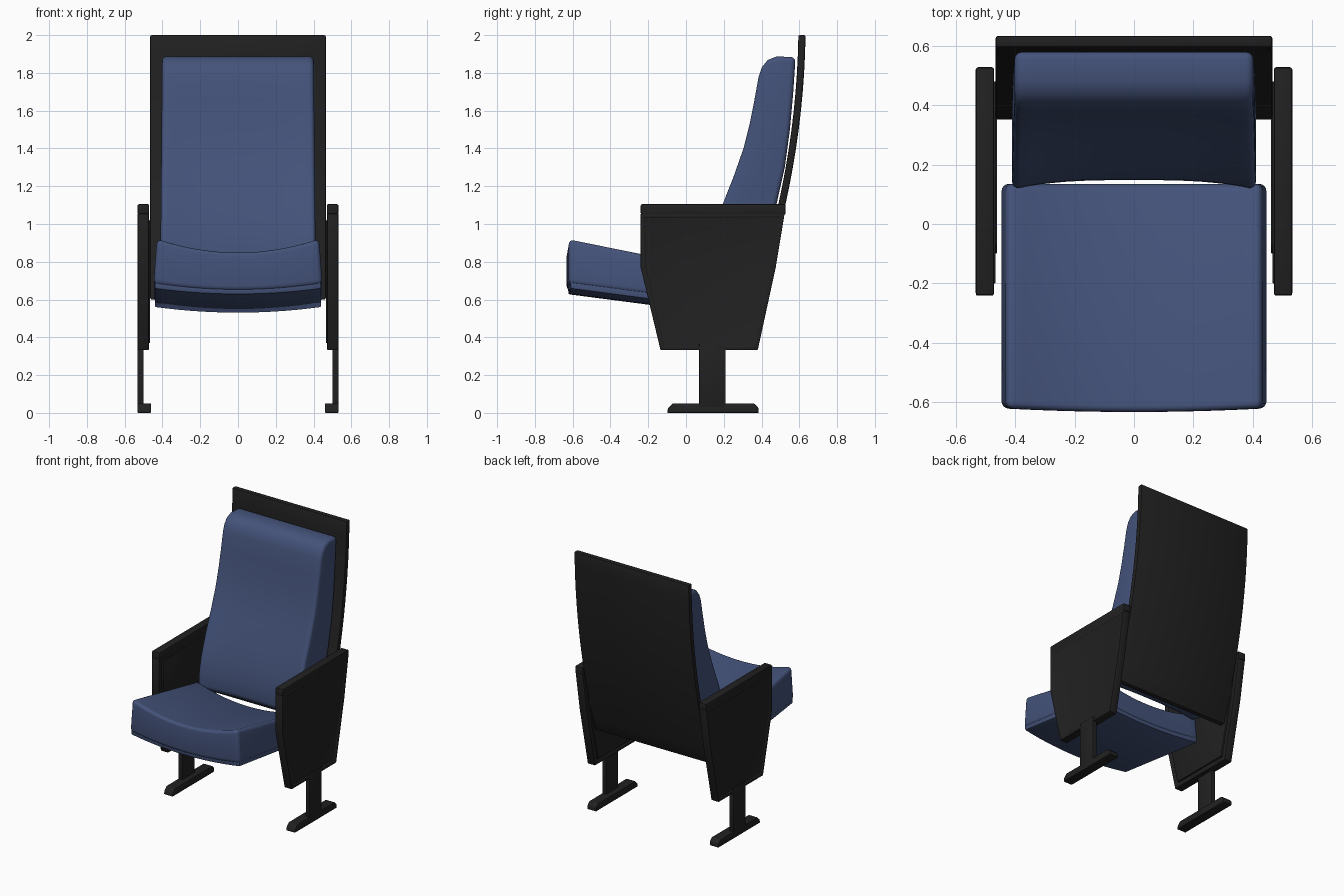
import bpy, bmesh, math

if "Cube" in bpy.data.objects:
    bpy.data.objects.remove(bpy.data.objects["Cube"])


def material(name, rgb):
    m = bpy.data.materials.new(name)
    m.diffuse_color = (*rgb, 1)
    m.use_nodes = True
    m.node_tree.nodes["Principled BSDF"].inputs["Base Color"].default_value = m.diffuse_color
    return m


BLUE = material("blue_fabric", (0.058, 0.086, 0.195))
BLACK = material("black_plastic", (0.015, 0.015, 0.015))


def prism(name, profile, x0, x1, mat, slices=1, bevel=0.0, segments=2, warp=None, inset=None):
    """Sweep a (y, z) profile along x, round its sharp edges, then warp it."""
    bm = bmesh.new()
    rings = []
    for i in range(slices + 1):
        x = x0 + (x1 - x0) * i / slices
        rings.append([bm.verts.new((x, y, z)) for y, z in profile])
    n = len(profile)
    for a, b in zip(rings, rings[1:]):
        for k in range(n):
            bm.faces.new((a[k], a[(k + 1) % n], b[(k + 1) % n], b[k]))
    caps = [bm.faces.new(rings[0]), bm.faces.new(rings[-1])]
    bmesh.ops.recalc_face_normals(bm, faces=bm.faces[:])
    if inset:
        bmesh.ops.inset_individual(bm, faces=caps, thickness=inset[0], depth=0)
        bmesh.ops.inset_individual(bm, faces=caps, thickness=0.004, depth=inset[1])
    if bevel:
        sharp = [e for e in bm.edges if e.calc_face_angle(0) > math.radians(38)]
        bmesh.ops.bevel(bm, geom=sharp, offset=bevel, segments=segments,
                        profile=0.5, affect='EDGES', clamp_overlap=True)
    if warp:
        for v in bm.verts:
            v.co = warp(*v.co)
    bmesh.ops.recalc_face_normals(bm, faces=bm.faces[:])
    me = bpy.data.meshes.new(name)
    bm.to_mesh(me)
    bm.free()
    me.materials.append(mat)
    ob = bpy.data.objects.new(name, me)
    bpy.context.collection.objects.link(ob)
    bpy.ops.object.select_all(action='DESELECT')
    ob.select_set(True)
    bpy.context.view_layer.objects.active = ob
    bpy.ops.object.shade_smooth_by_angle(angle=math.radians(35))
    return ob


# Seat: dished across its width, more at the top than underneath
def seat_warp(x, y, z):
    low = 0.63 - 0.133 * (y + 0.62)
    high = 0.85 - 0.2 * (y + 0.62)
    t = min(max((z - low) / (high - low), 0), 1)
    u = abs(x) / 0.44
    return (x * (1 - 0.04 * t * t), y + 0.012 * u * u * (y < -0.4),
            z + (0.03 + 0.04 * t) * u * u)


prism("seat_cushion", [(-0.632, 0.648), (-0.632, 0.853), (0.135, 0.70), (0.135, 0.548)],
      -0.446, 0.446, BLUE, slices=14, bevel=0.024, segments=4, warp=seat_warp)
prism("seat_base", [(-0.622, 0.628), (-0.625, 0.665), (0.13, 0.57), (0.13, 0.53)],
      -0.44, 0.44, BLUE, slices=14, bevel=0.006, warp=seat_warp)


# Back cushion: front face hollowed towards the bottom
def back_warp(x, y, z):
    t = min(max((1.8 - z) / 0.9, 0), 1)
    front = y < 0.17 + 0.33 * max(z - 0.8, 0.0)
    u = abs(x) / 0.41
    return (x * (1 - 0.02 * (1 - t)), y - (0.032 * t * u ** 3 if front else 0), z)


prism("back_cushion",
      [(0.147, 0.73), (0.15, 0.85), (0.172, 0.96), (0.213, 1.1), (0.268, 1.25), (0.316, 1.4),
       (0.345, 1.53), (0.367, 1.66), (0.385, 1.78), (0.402, 1.83), (0.432, 1.868),
       (0.48, 1.887), (0.58, 1.883), (0.568, 1.7), (0.55, 1.5), (0.523, 1.3),
       (0.478, 1.1), (0.425, 0.93), (0.37, 0.76), (0.345, 0.70), (0.19, 0.70)],
      -0.41, 0.41, BLUE, slices=14, bevel=0.025, segments=4, warp=back_warp)

# Back shell: thin curved board
curve = []
for i in range(15):
    d = 1.4 * (1 - i / 14)
    curve.append((0.595 - 0.0154 * d - 0.115 * d * d, 2 - d))
prism("back_shell", curve + [(y + 0.038, z) for y, z in reversed(curve)],
      -0.465, 0.465, BLACK, bevel=0.008)

# Sides: panel, inner plate, armrest, post and foot, mirrored left to right
panel = [(-0.24, 1.055), (-0.24, 0.77), (-0.135, 0.333), (0.38, 0.333), (0.475, 0.77), (0.522, 1.055)]
plate = [(-0.2, 1.02), (-0.2, 0.78), (-0.105, 0.37), (0.35, 0.37), (0.44, 0.78), (0.48, 1.02)]
armrest = [(-0.24, 1.05), (-0.24, 1.105), (0.527, 1.105), (0.527, 1.05)]
post = [(0.07, 0.03), (0.07, 0.37), (0.21, 0.37), (0.21, 0.03)]
foot = [(-0.1, 0), (-0.095, 0.025), (-0.07, 0.05), (0.36, 0.05), (0.382, 0.03), (0.385, 0)]
for side, s in (("left", -1), ("right", 1)):
    prism(side + "_panel", panel, s * 0.472, s * 0.531, BLACK, bevel=0.004, inset=(0.025, -0.005))
    prism(side + "_inner_plate", plate, s * 0.465, s * 0.49, BLACK, bevel=0.004)
    prism(side + "_armrest", armrest, s * 0.47, s * 0.532, BLACK, bevel=0.008)
    prism(side + "_post", post, s * 0.50, s * 0.533, BLACK, bevel=0.003)
    prism(side + "_foot", foot, s * 0.46, s * 0.532, BLACK, bevel=0.004)
